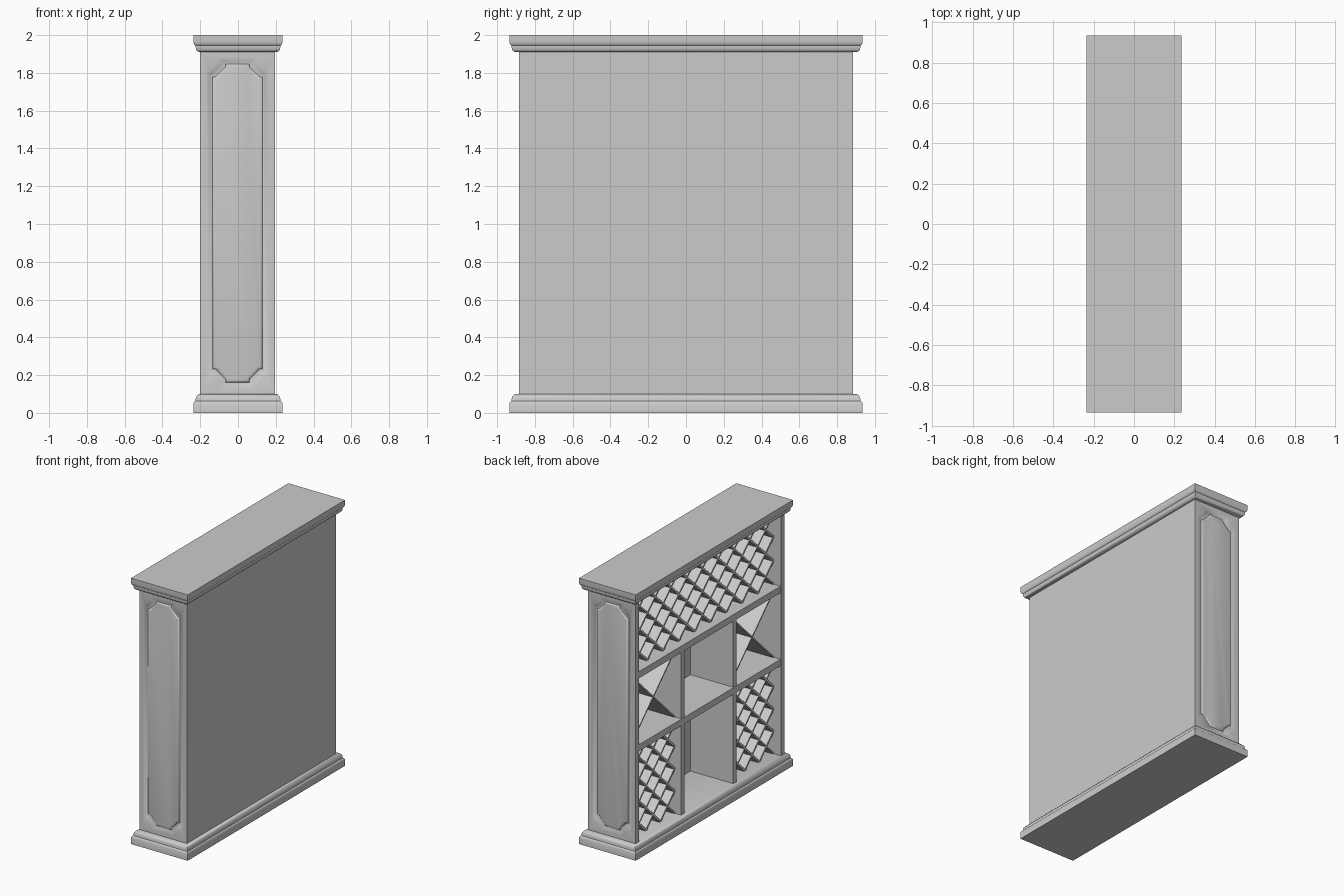
import bpy, bmesh, math
from mathutils import Vector

if "Cube" in bpy.data.objects:
    bpy.data.objects.remove(bpy.data.objects["Cube"])

mat = bpy.data.materials.new("plain_grey")
mat.use_nodes = True
GREY = (0.6, 0.6, 0.6, 1)
mat.diffuse_color = GREY
mat.node_tree.nodes["Principled BSDF"].inputs["Base Color"].default_value = GREY

# Main dimensions
FRONT, REAR = -0.2, 0.195        # open side and closed side along x
HALF_Y = 0.885
FLOOR, CEIL = 0.1, 1.91
BOARD = 0.04
DIVIDER_Y = 0.31
SHELF_LOW, SHELF_HIGH = 0.8, 1.35
INNER_Y = HALF_Y - BOARD
BACK_X = REAR - 0.03
RECESS = 0.06                    # racks sit back from the open side


def finish(name, bm, smooth=False):
    bmesh.ops.recalc_face_normals(bm, faces=bm.faces)
    mesh = bpy.data.meshes.new(name)
    bm.to_mesh(mesh)
    bm.free()
    mesh.materials.append(mat)
    obj = bpy.data.objects.new(name, mesh)
    bpy.context.collection.objects.link(obj)
    if smooth:
        bpy.ops.object.select_all(action='DESELECT')
        obj.select_set(True)
        bpy.context.view_layer.objects.active = obj
        bpy.ops.object.shade_smooth_by_angle(angle=math.radians(40))
    return obj


def loop(bm, points):
    return [bm.verts.new(p) for p in points]


def bridge(bm, a, b):
    n = len(a)
    for i in range(n):
        j = (i + 1) % n
        bm.faces.new((a[i], a[j], b[j], b[i]))


def add_box(bm, lo, hi):
    a, b = ([(lo[0], lo[1], z), (hi[0], lo[1], z), (hi[0], hi[1], z), (lo[0], hi[1], z)]
            for z in (lo[2], hi[2]))
    a, b = loop(bm, a), loop(bm, b)
    bridge(bm, a, b)
    bm.faces.new(a)
    bm.faces.new(b)


def box(name, lo, hi):
    bm = bmesh.new()
    add_box(bm, lo, hi)
    return finish(name, bm)


# Moulded slab: rectangles stacked along a (inset, height) profile
def moulding(name, profile):
    bm = bmesh.new()
    rings = []
    for inset, z in profile:
        x, y = 0.236 - inset, 0.935 - inset
        rings.append(loop(bm, [(-x, -y, z), (x, -y, z), (x, y, z), (-x, y, z)]))
    for a, b in zip(rings, rings[1:]):
        bridge(bm, a, b)
    bm.faces.new(rings[0])
    bm.faces.new(rings[-1])
    finish(name, bm, True)


moulding("base_plinth", [(0, 0), (0, 0.05), (0.004, 0.058), (0.011, 0.062), (0.012, 0.075),
                         (0.016, 0.087), (0.024, 0.096), (0.034, FLOOR)])
moulding("top_cap", [(0.034, CEIL), (0.022, 1.913), (0.015, 1.921), (0.012, 1.935),
                     (0.012, 1.944), (0.006, 1.948), (0.002, 1.956), (0, 1.967), (0, 2)])


# End board with a raised field whose corners are notched
def notched(hx, hz, cut, step):
    pts = []
    for sx, sz in ((1, 1), (-1, 1), (-1, -1), (1, -1)):
        corner = [(hx, hz - cut), (hx - step, hz - cut),
                  (hx - cut, hz - step), (hx - cut, hz)]
        if sx * sz < 0:
            corner.reverse()
        pts += [(sx * a, sz * b) for a, b in corner]
    return pts


def end_board(name, side):
    bm = bmesh.new()
    mid_x, mid_z = (FRONT + REAR) / 2, (FLOOR + CEIL) / 2
    hx, hz = (REAR - FRONT) / 2, (CEIL - FLOOR) / 2

    def ring(pts, depth):
        return loop(bm, [(mid_x + a, side * (HALF_Y - depth), mid_z + b) for a, b in pts])

    rect = [(hx, hz), (-hx, hz), (-hx, -hz), (hx, -hz)]
    back, front = ring(rect, BOARD), ring(rect, 0)
    bm.faces.new(back)
    bridge(bm, back, front)
    rings = [ring(notched(0.165 - inset, 0.875 - inset, 0.07, 0.015), depth)
             for inset, depth in ((0, 0), (0.012, 0.004), (0.024, 0.011),
                                  (0.032, 0.011), (0.038, 0.003), (0.044, 0.001))]
    for a, b in zip(rings, rings[1:]):
        bridge(bm, a, b)
    bm.faces.new(rings[-1])
    edges = [bm.edges.get((r[i], r[i - 1])) for r in (front, rings[0]) for i in range(len(r))]
    bmesh.ops.triangle_fill(bm, edges=edges, use_beauty=True,
                            normal=Vector((0, side, 0)))
    finish(name, bm, True)


end_board("right_end_board", -1)
end_board("left_end_board", 1)

# Closed side, shelves and upright dividers
box("back_panel", (BACK_X, -INNER_Y, FLOOR), (REAR, INNER_Y, CEIL))
for name, z in (("lower_shelf", SHELF_LOW), ("upper_shelf", SHELF_HIGH)):
    box(name, (FRONT + 0.005, -INNER_Y, z - 0.025), (BACK_X, INNER_Y, z + 0.025))
for tier, z0, z1 in (("lower", FLOOR, SHELF_LOW - 0.025),
                     ("middle", SHELF_LOW + 0.025, SHELF_HIGH - 0.025)):
    for word, s in (("right", -1), ("left", 1)):
        y = s * DIVIDER_Y
        box(f"{tier}_{word}_divider", (FRONT + 0.01, y - 0.02, z0), (BACK_X, y + 0.02, z1))


# Diagonal rack boards in a cell split into columns and rows of diamonds
def rack(name, y0, y1, z0, z1, cols, rows, thick):
    bm = bmesh.new()
    w, h = (y1 - y0) / cols, (z1 - z0) / rows
    off = Vector((h, w)).normalized() * thick / 2
    for mirror in (False, True):
        for k in range(-rows + 1, cols):
            # Board runs from (a, a - k) to (b, b - k) in diamond units
            a, b = max(k, 0), min(cols, rows + k)
            ends = []
            for u, sides in ((a, (-1, 1)), (b, (1, -1))):
                for s in sides:
                    y = y0 + u * w + s * off.x
                    z = z0 + (u - k) * h - s * off.y
                    y, z = min(max(y, y0), y1), min(max(z, z0), z1)
                    ends.append((y0 + y1 - y if mirror else y, z))
            near = loop(bm, [(FRONT + RECESS, y, z) for y, z in ends])
            far = loop(bm, [(BACK_X, y, z) for y, z in ends])
            bridge(bm, near, far)
            bm.faces.new(near)
            bm.faces.new(far)
    finish(name, bm)


rack("upper_lattice", -INNER_Y, INNER_Y, SHELF_HIGH + 0.025, CEIL, 9, 3, 0.02)
for word, s in (("right", -1), ("left", 1)):
    ya, yb = sorted((s * (DIVIDER_Y + 0.02), s * INNER_Y))
    rack(f"{word}_lattice", ya, yb, FLOOR, SHELF_LOW - 0.025, 3, 4, 0.02)
    rack(f"{word}_cross_rack", ya, yb, SHELF_LOW + 0.025, SHELF_HIGH - 0.025, 1, 1, 0.02)
